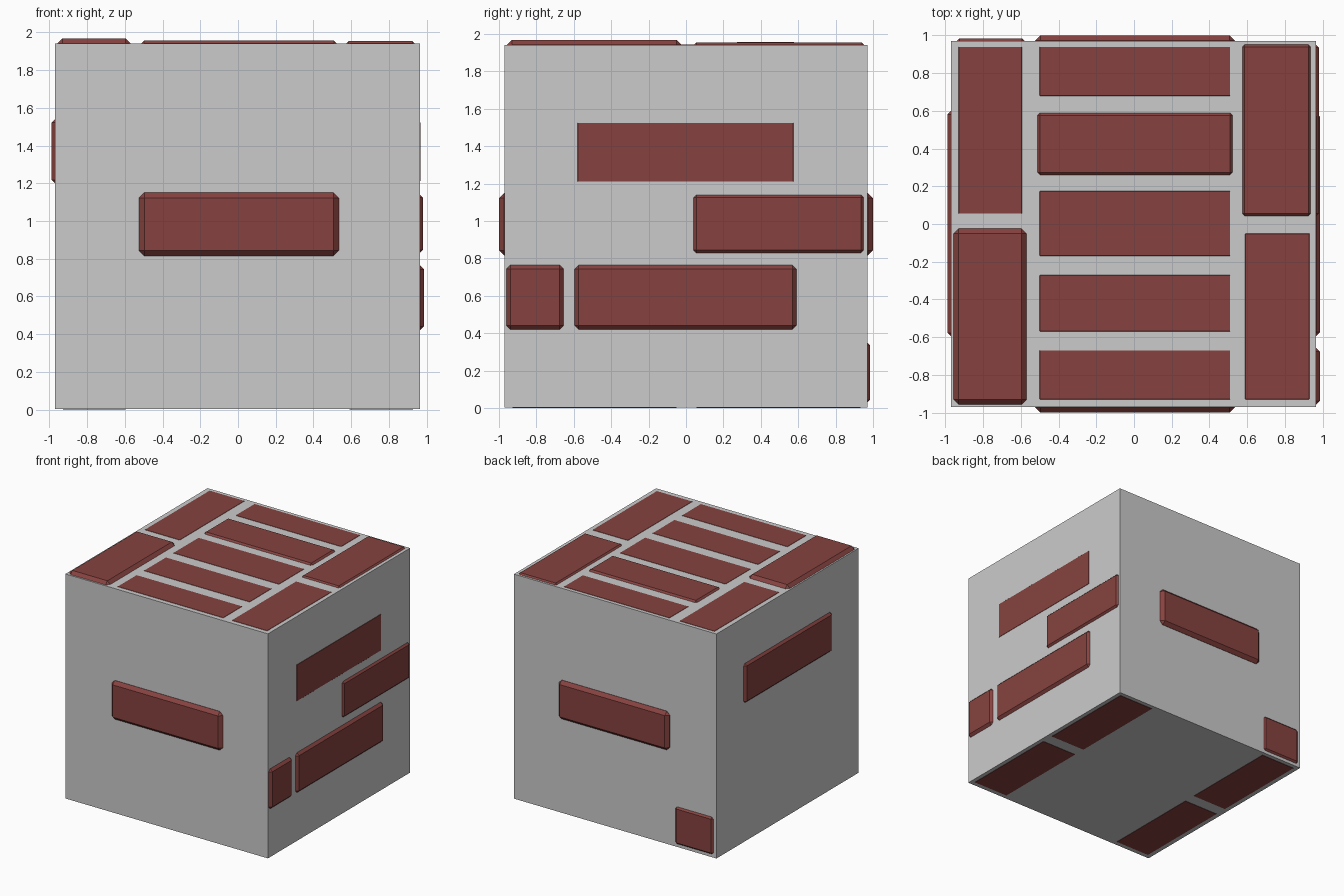
import bpy, bmesh
from mathutils import Vector

if "Cube" in bpy.data.objects:
    bpy.data.objects.remove(bpy.data.objects["Cube"])

LO = Vector((-0.97, -0.97, 0.003))   # block corners
HI = Vector((0.965, 0.97, 1.942))
BEVEL, DEPTH, FLUSH = 0.028, 0.15, 0.002

red = bpy.data.materials.new("brick_red")
red.diffuse_color = (0.24, 0.055, 0.05, 1)
red.use_nodes = True
red.node_tree.nodes["Principled BSDF"].inputs["Base Color"].default_value = red.diffuse_color


def box(name, lo, hi, bevel=0, mat=None):
    bm = bmesh.new()
    bmesh.ops.create_cube(bm, size=1)
    for v in bm.verts:
        v.co = Vector([(a + b) / 2 + c * (b - a) for a, b, c in zip(lo, hi, v.co)])
    if bevel:
        bmesh.ops.bevel(bm, geom=bm.edges[:], offset=bevel, segments=1,
                        profile=0.5, affect='EDGES')
    me = bpy.data.meshes.new(name)
    bm.to_mesh(me)
    bm.free()
    ob = bpy.data.objects.new(name, me)
    bpy.context.collection.objects.link(ob)
    if mat:
        me.materials.append(mat)
    return ob


def brick(name, axis, side, u, v, h=FLUSH):
    """Chamfered brick sunk in a block face; u, v = outline where it meets the face."""
    grow = max(BEVEL - h, 0)
    spans = [(a - grow, b + grow) for a, b in (u, v)]
    face = HI[axis] if side > 0 else LO[axis]
    out = face + side * h
    spans.insert(axis, tuple(sorted((out, out - side * DEPTH))))
    box(name, [s[0] for s in spans], [s[1] for s in spans], BEVEL, red)


# Mortar block
box("wall_block", LO, HI)

# Front and back centre bricks
for name, side in (("front_brick", -1), ("back_brick", 1)):
    brick(name, 1, side, (-0.525, 0.535), (0.815, 1.15), 0.03)
brick("back_corner_brick", 1, 1, (-0.94, -0.58), (0.03, 0.35), 0.014)

# Left side
brick("left_brick", 0, -1, (-0.595, 0.6), (1.2, 1.54), 0.018)

# Right side
brick("right_upper_brick", 0, 1, (-0.58, 0.575), (1.21, 1.525))
brick("right_middle_brick", 0, 1, (0.04, 0.95), (0.83, 1.14), 0.015)
brick("right_lower_brick", 0, 1, (-0.595, 0.59), (0.42, 0.765), 0.021)
brick("right_lower_half_brick", 0, 1, (-0.96, -0.655), (0.42, 0.765), 0.021)

# Top side columns
brick("top_left_back_brick", 2, 1, (-0.93, -0.595), (0.055, 0.94))
brick("top_left_front_brick", 2, 1, (-0.957, -0.57), (-0.957, -0.025), 0.026)
brick("top_right_back_brick", 2, 1, (0.575, 0.937), (0.043, 0.952), 0.012)
brick("top_right_front_brick", 2, 1, (0.59, 0.93), (-0.93, -0.05))

# Top centre column
for i, y in enumerate([(0.68, 0.94), (-0.17, 0.175), (-0.57, -0.27), (-0.93, -0.67)]):
    brick(f"top_centre_brick_{i}", 2, 1, (-0.5, 0.51), y)
brick("top_centre_raised_brick", 2, 1, (-0.512, 0.522), (0.26, 0.59), 0.014)

# Underside columns
for xn, x in (("left", (-0.93, -0.595)), ("right", (0.59, 0.93))):
    for yn, y in (("back", (0.055, 0.935)), ("front", (-0.93, -0.05))):
        brick(f"bottom_{xn}_{yn}_brick", 2, -1, x, y)
